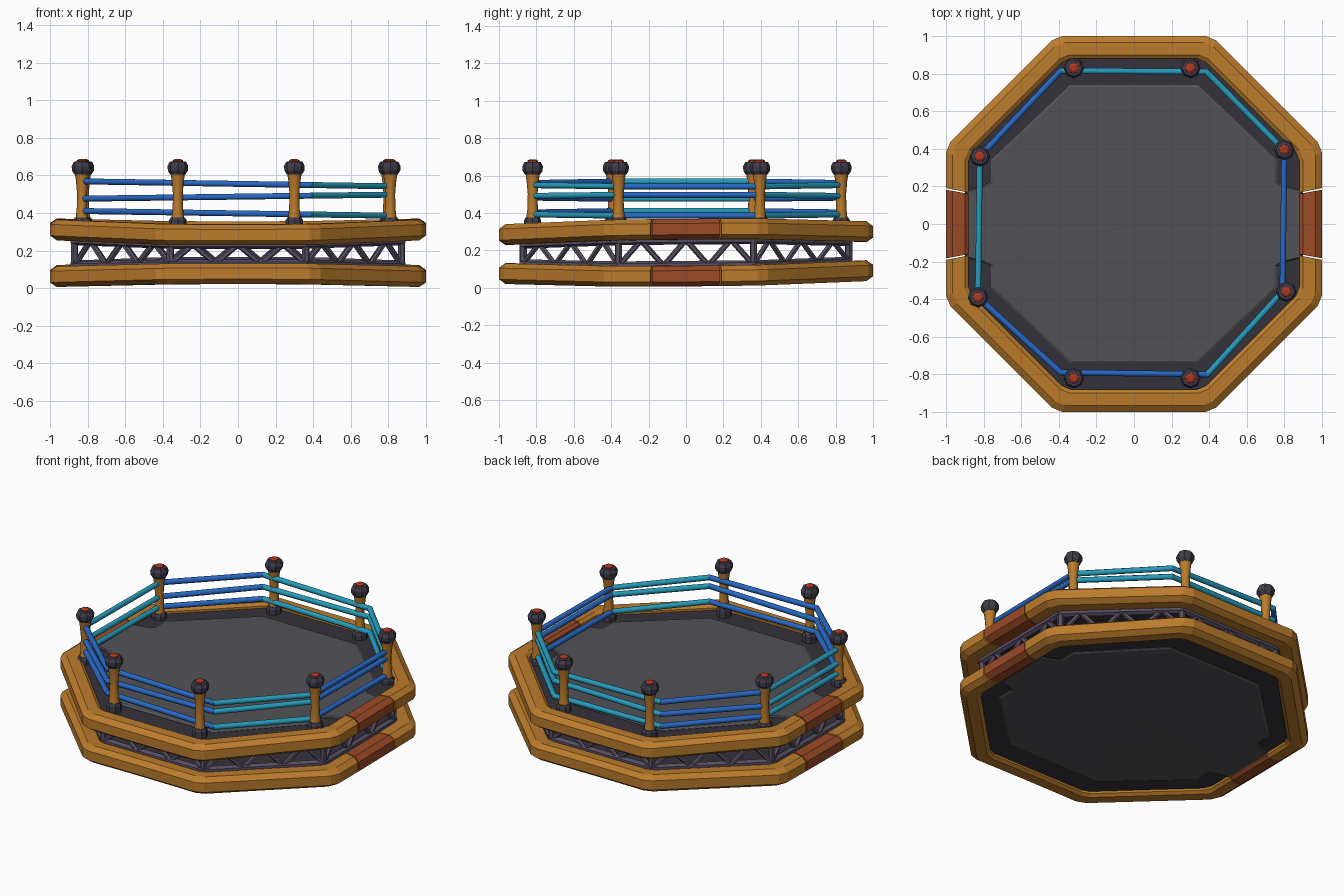
import bpy, bmesh, math
from mathutils import Vector

if "Cube" in bpy.data.objects:
    bpy.data.objects.remove(bpy.data.objects["Cube"])

T = math.tan(math.pi / 8)
UP, LOW = 0.303, 0.074          # mid heights of the two rings


def mat(name, rgb):
    m = bpy.data.materials.new(name)
    m.diffuse_color = (*rgb, 1)
    m.use_nodes = True
    m.node_tree.nodes["Principled BSDF"].inputs["Base Color"].default_value = m.diffuse_color
    return m


ORANGE = mat("orange", (0.50, 0.20, 0.025))
RED = mat("rust", (0.33, 0.07, 0.02))
FRAME = mat("dark_frame", (0.035, 0.032, 0.042))
PANEL = mat("floor_grey", (0.085, 0.085, 0.095))
TRUSS = mat("truss_purple", (0.10, 0.08, 0.13))
CAP = mat("cap_dark", (0.05, 0.045, 0.07))
BUTTON = mat("button_red", (0.42, 0.04, 0.015))
BLUE = mat("rope_blue", (0.02, 0.14, 0.55))
TEAL = mat("rope_teal", (0.02, 0.33, 0.50))


def warp(x, y, side):
    """Gentle saddle: the rings spread apart at the left and right, and close at front and back."""
    return side * 0.012 * (x * x - y * y) + 0.008 * y


def level(side):
    return UP if side > 0 else LOW


def make(name, bm, material, smooth=None):
    bmesh.ops.recalc_face_normals(bm, faces=bm.faces)
    me = bpy.data.meshes.new(name)
    bm.to_mesh(me)
    bm.free()
    me.materials.append(material)
    ob = bpy.data.objects.new(name, me)
    bpy.context.collection.objects.link(ob)
    if smooth:
        bpy.ops.object.select_all(action='DESELECT')
        ob.select_set(True)
        bpy.context.view_layer.objects.active = ob
        bpy.ops.object.shade_smooth_by_angle(angle=math.radians(smooth))
    return ob


def loft(bm, rows, loop=True, caps=True):
    """Skin a list of closed point rows."""
    vs = [[bm.verts.new(p) for p in r] for r in rows]
    n = len(vs[0])
    for a, b in zip(vs, vs[1:]):
        for i in range(n):
            bm.faces.new((a[i], a[(i + 1) % n], b[(i + 1) % n], b[i]))
    if caps:
        bm.faces.new(vs[0])
        bm.faces.new(vs[-1][::-1])


def octo(a, k, f):
    """Point on side k of an octagon with apothem a; f runs -1..1 along the side."""
    w, t = k * math.pi / 4, f * T * a
    return (a * math.cos(w) - t * math.sin(w), a * math.sin(w) + t * math.cos(w))


def tube(bm, p, q, r, n=8, extend=0.0):
    p, q = Vector(p), Vector(q)
    d = (q - p).normalized()
    p, q = p - d * extend, q + d * extend
    u = d.orthogonal().normalized() if abs(d.z) > 0.9 else d.cross(Vector((0, 0, 1))).normalized()
    v = d.cross(u)
    ring = [r * (math.cos(w) * u + math.sin(w) * v)
            for w in (2 * math.pi * (i + 0.5) / n for i in range(n))]
    loft(bm, [[p + o for o in ring], [q + o for o in ring]])


def lathe(bm, x, y, prof, n=8):
    loft(bm, [[(x + r * math.cos(2 * math.pi * i / n), y + r * math.sin(2 * math.pi * i / n), z)
               for i in range(n)] for r, z in prof])


# Padded rings: two half octagons each, split by rust coloured side blocks
SECTION = [(0.88, -0.045), (0.90, -0.055), (0.965, -0.055), (1.0, -0.03),
           (1.0, 0.03), (0.965, 0.055), (0.90, 0.055), (0.88, 0.04)]


def sweep(bm, path, side, grow=1.0, shift=0):
    rows = []
    for k, f in path:
        row = []
        for a, z in SECTION:
            x, y = octo(a * grow, k + shift, f)
            row.append((x, y, level(side) + side * z * grow + warp(x, y, side)))
        rows.append(row)
    loft(bm, rows)


half = [(0, 0.46), (0, 0.92)]
for k in (1, 2, 3):
    half += [(k, f) for f in (-0.92, -0.46, 0, 0.46, 0.92)]
half += [(4, -0.92), (4, -0.46)]

# Floor panel outline with tabs reaching the side blocks
quarter = [(0.89, 0.18), (0.81, 0.20), (0.76, 0.225), (0.76, 0.34), (0.34, 0.74)]
outline = quarter + [(-x, y) for x, y in quarter[::-1]]
outline += [(-x, -y) for x, y in outline]

for side, label in ((1, "upper"), (-1, "lower")):
    bm = bmesh.new()
    for s in (0, 4):
        sweep(bm, half, side, 1.0, s)
    make(label + "_ring", bm, ORANGE)

    bm = bmesh.new()
    for s in (0, 4):
        sweep(bm, [(0, -0.44), (0, 0), (0, 0.44)], side, 1.0, s)
    make(label + "_side_blocks", bm, RED)

    # Dark deck slab
    bm = bmesh.new()
    rows = []
    for a, z in ((0.01, -0.03), (0.90, -0.03), (0.90, 0.026), (0.74, 0.026), (0.01, 0.026)):
        pts = [octo(a, k, -1) for k in range(8)]
        rows.append([(x, y, level(side) + side * z + warp(x, y, side)) for x, y in pts])
    loft(bm, rows)
    make(label + "_deck", bm, FRAME)

    # Raised grey floor panel with a bevelled rim
    bm = bmesh.new()
    rows = []
    for s, z in ((1, 0.02), (1, 0.028), (0.985, 0.034), (0.5, 0.034), (0.01, 0.034)):
        rows.append([(x * s, y * s, level(side) + side * z + warp(x * s, y * s, side))
                     for x, y in outline])
    loft(bm, rows)
    make(label + "_floor_panel", bm, PANEL)

# Truss between the rings
bm = bmesh.new()


def truss_point(k, f, side, a=0.87):
    x, y = octo(a, k, f)
    return (x, y, (0.248 if side > 0 else 0.128) + warp(x, y, side))


for k in range(8):
    for side in (1, -1):
        tube(bm, truss_point(k, -1, side), truss_point(k, 1, side), 0.024, 6, 0.008)
    tube(bm, truss_point(k, -1, -1), truss_point(k, -1, 1), 0.02, 6)
    fs = [-1 + i / 3 for i in range(7)]
    for i in range(6):
        s = 1 if i % 2 else -1
        tube(bm, truss_point(k, fs[i], s), truss_point(k, fs[i + 1], -s), 0.015, 6)
make("truss", bm, TRUSS, 35)

# Posts with flanged feet, caps and red buttons
POSTS = [(-0.32, 0.83), (0.30, 0.83), (0.80, 0.395), (0.81, -0.36),
         (0.30, -0.82), (-0.32, -0.82), (-0.83, -0.39), (-0.82, 0.36)]
parts = {
    "post_feet": (CAP, [(0.046, 0.318), (0.046, 0.362), (0.038, 0.376)]),
    "posts": (ORANGE, [(0.034, 0.37), (0.028, 0.42), (0.026, 0.50), (0.032, 0.57), (0.040, 0.62)]),
    "post_caps": (CAP, [(0.040, 0.605), (0.053, 0.625), (0.055, 0.650), (0.044, 0.672), (0.030, 0.674)]),
    "post_buttons": (BUTTON, [(0.030, 0.665), (0.028, 0.680), (0.016, 0.687)]),
}
for name, (material, prof) in parts.items():
    bm = bmesh.new()
    for x, y in POSTS:
        lathe(bm, x, y, prof)
    make(name, bm, material, 50 if name == "posts" else None)

# Three slightly tilted ropes, coloured by side
CORNERS = [(-0.39, 0.815), (0.385, 0.81), (0.80, 0.39), (0.79, -0.36),
           (0.39, -0.80), (-0.39, -0.79), (-0.83, -0.39), (-0.82, 0.36)]
LEVELS = [(0.555, -0.016), (0.487, 0.013), (0.398, -0.015)]
for name, material, sides in (("teal_ropes", TEAL, (1, 3, 6)), ("blue_ropes", BLUE, (0, 2, 4, 5, 7))):
    pick = {"teal_ropes": (1, 3, 6, 0), "blue_ropes": (2, 4, 5, 7)}[name]
    bm = bmesh.new()
    for i in pick:
        (x0, y0), (x1, y1) = CORNERS[i], CORNERS[(i + 1) % 8]
        for z, tilt in LEVELS:
            tube(bm, (x0, y0, z + tilt * x0), (x1, y1, z + tilt * x1), 0.017, 8, 0.005)
    make(name, bm, material, 50)
